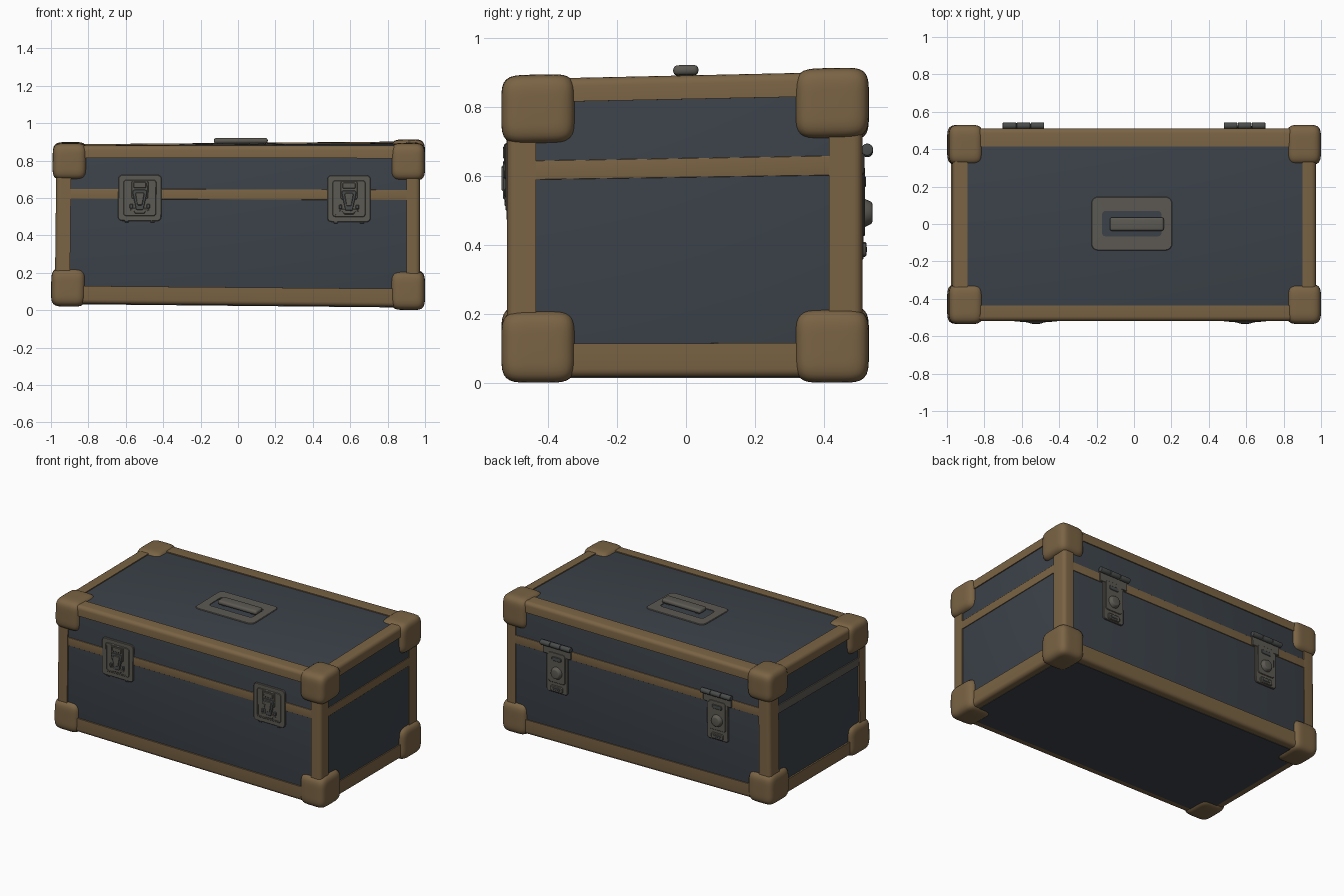
import bpy, bmesh, math
from mathutils import Matrix, Vector

if "Cube" in bpy.data.objects:
    bpy.data.objects.remove(bpy.data.objects["Cube"])


def mat(name, col):
    m = bpy.data.materials.new(name)
    m.diffuse_color = (*col, 1)
    m.use_nodes = True
    m.node_tree.nodes["Principled BSDF"].inputs["Base Color"].default_value = m.diffuse_color
    return m


PANEL = mat("dark_blue_grey", (0.045, 0.055, 0.068))
TRIM = mat("tan_brown", (0.195, 0.126, 0.058))
METAL = mat("dull_metal", (0.108, 0.101, 0.085))
STEEL = mat("dark_steel", (0.068, 0.072, 0.072))

FRONT = lambda x, z, y=-0.514: Matrix(((1, 0, 0, x), (0, 0, -1, y), (0, 1, 0, z), (0, 0, 0, 1)))
BACK = lambda x, z, y=0.507: Matrix(((-1, 0, 0, x), (0, 0, 1, y), (0, 1, 0, z), (0, 0, 0, 1)))


def warp(p):
    # the case is slightly crooked: raised left base, raised back of lid
    t = p.z / 0.9
    s = (1 + p.x) / 2
    return Vector((p.x + 0.01 * t * (1 - s), p.y,
                   p.z + 0.02 * (1 - t) * (1 - s) + t * (p.y + 0.5) * (0.006 + 0.017 * s)))


def finish(bm, name, material, mtx=Matrix()):
    bm.transform(mtx)
    for v in bm.verts:
        v.co = warp(v.co)
    bmesh.ops.recalc_face_normals(bm, faces=bm.faces)
    me = bpy.data.meshes.new(name)
    bm.to_mesh(me)
    bm.free()
    me.materials.append(material)
    for p in me.polygons:
        p.use_smooth = True
    me.set_sharp_from_angle(angle=math.radians(35))
    ob = bpy.data.objects.new(name, me)
    bpy.context.collection.objects.link(ob)
    return ob


def box(name, lo, hi, material, r=0.0, pick=None, mtx=Matrix(), seg=4):
    bm = bmesh.new()
    bmesh.ops.create_cube(bm, size=1)
    lo, hi = Vector(lo), Vector(hi)
    c, d = (lo + hi) / 2, hi - lo
    for v in bm.verts:
        v.co = Vector([c[i] + v.co[i] * d[i] for i in range(3)])
    if r:
        es = [e for e in bm.edges if pick is None or pick((e.verts[0].co + e.verts[1].co) / 2 - c, e)]
        bmesh.ops.bevel(bm, geom=es, offset=r, segments=seg, profile=0.5, affect='EDGES')
    return finish(bm, name, material, mtx)


def loop(u, v, r, n=5):
    # rounded rectangle outline, half sizes u and v
    pts = []
    for k, (sx, sy) in enumerate(((1, 1), (-1, 1), (-1, -1), (1, -1))):
        for i in range(n + 1):
            a = math.pi / 2 * (k + i / n)
            pts.append((sx * (u - r) + r * math.cos(a), sy * (v - r) + r * math.sin(a)))
    return pts


def plate(name, u, v, r, w0, w1, material, mtx, hole=None, at=(0, 0), bev=0.003, taper=1.0):
    # rounded plate with a chamfered rim and an optional rounded hole
    bm = bmesh.new()
    rings = [(loop(u, v, r), w0), (loop(u, v, r), w1 - bev),
             (loop(u - bev, v - bev, max(r - bev, 0.001)), w1)]
    if hole:
        rings += [(loop(*hole), w1), (loop(*hole), w0)]
    vs = []
    for pts, w in rings:
        vs.append([bm.verts.new((at[0] + a * (1 if b > 0 else taper), at[1] + b, w)) for a, b in pts])
    n = len(vs[0])
    pairs = list(zip(vs, vs[1:])) + ([(vs[-1], vs[0])] if hole else [])
    for A, B in pairs:
        for i in range(n):
            bm.faces.new((A[i], A[(i + 1) % n], B[(i + 1) % n], B[i]))
    if not hole:
        bm.faces.new(vs[0])
        bm.faces.new(vs[-1])
    return finish(bm, name, material, mtx)


def rod(name, r, length, mtx, material, r2=None):
    bm = bmesh.new()
    bmesh.ops.create_cone(bm, cap_ends=True, segments=24, radius1=r, radius2=r if r2 is None else r2, depth=length)
    caps = [e for e in bm.edges if abs(e.verts[0].co.z - e.verts[1].co.z) < 1e-6]
    bmesh.ops.bevel(bm, geom=caps, offset=min(r, length) * 0.2, segments=3, profile=0.5, affect='EDGES')
    return finish(bm, name, material, mtx)


# main case and bottom panel
box("case_body", (-0.97, -0.509, 0.024), (0.966, 0.504, 0.873), PANEL, 0.02)
box("bottom_panel", (-0.925, -0.465, 0.013), (0.92, 0.46, 0.03), PANEL)

# edge trims: one bar along each of the twelve edges, outer edge rounded
LO, HI = (-0.98, -0.518, 0.016), (0.973, 0.511, 0.88)
WLO, WHI = (0.08, 0.083, 0.097), (0.073, 0.097, 0.068)
for ax in range(3):
    b, c = [i for i in range(3) if i != ax]
    for sb in (-1, 1):
        for sc in (-1, 1):
            lo, hi = [0] * 3, [0] * 3
            lo[ax], hi[ax] = LO[ax] + 0.02, HI[ax] - 0.02
            for i, s in ((b, sb), (c, sc)):
                lo[i], hi[i] = (LO[i], LO[i] + WLO[i]) if s < 0 else (HI[i] - WHI[i], HI[i])
            # underside shows a narrower strip
            if ax != 2 and sc < 0:
                lo[b], hi[b] = (lo[b], lo[b] + 0.06) if sb < 0 else (hi[b] - 0.06, hi[b])
            box("edge_trim", lo, hi, TRIM, 0.024,
                lambda m, e, b=b, c=c, sb=sb, sc=sc: m[b] * sb > 1e-4 and m[c] * sc > 1e-4)

# seam bands around the four sides
Z0, Z1 = 0.588, 0.643
box("front_band", (-0.93, -0.5145, Z0), (0.93, -0.48, Z1), TRIM, 0.002)
box("back_band", (-0.93, 0.48, Z0), (0.93, 0.509, Z1), TRIM, 0.002)
box("right_band", (0.93, -0.47, Z0), (0.971, 0.46, Z1), TRIM, 0.002)
box("left_band", (-0.977, -0.47, Z0), (-0.93, 0.46, Z1), METAL, 0.002)

# bulging corner caps (rounded cube shape)
P = 5
for sx in (-1, 1):
    for sy in (-1, 1):
        for top in (0, 1):
            half = Vector((0.092, 0.107, 0.1 if top else 0.104))
            cen = Vector((sx * 0.908, sy * (0.428 if sy < 0 else 0.423), 0.892 - half.z if top else half.z))
            bm = bmesh.new()
            bmesh.ops.create_cube(bm, size=2)
            bmesh.ops.subdivide_edges(bm, edges=bm.edges[:], cuts=15, use_grid_fill=True)
            for v in bm.verts:
                d = Vector([math.tan(q * math.pi / 4) for q in v.co])
                k = sum(abs(q) ** P for q in d) ** (-1 / P)
                v.co = Vector([cen[i] + d[i] * k * half[i] for i in range(3)])
            finish(bm, "corner_cap", TRIM)

# carrying handle on the lid
T = Matrix.Translation((-0.017, 0.002, 0.87))
plate("handle_plate", 0.217, 0.143, 0.035, 0, 0.011, METAL, T, hole=(0.16, 0.068, 0.02))
for x in (-0.1, 0.12):
    box("handle_post", (x - 0.015, -0.02, 0.868), (x + 0.015, 0.02, 0.9), METAL, 0.005)
box("handle_grip", (-0.135, -0.037, 0.884), (0.155, 0.036, 0.913), METAL, 0.013)

# front latches
for x in (-0.53, 0.592):
    F = FRONT(x, 0.595)
    plate("latch_plate", 0.116, 0.125, 0.022, -0.01, 0.006, METAL, F)
    plate("latch_rim", 0.088, 0.098, 0.015, 0, 0.009, METAL, F, hole=(0.078, 0.088, 0.012))
    plate("latch_hasp", 0.045, 0.05, 0.012, 0, 0.013, METAL, F, at=(0, 0.045))
    plate("latch_hasp_top", 0.034, 0.016, 0.006, 0, 0.017, METAL, F, at=(0, 0.07))
    plate("latch_tongue", 0.04, 0.055, 0.015, 0, 0.016, STEEL, F, at=(0, -0.01), taper=0.55)
    plate("latch_tongue_face", 0.024, 0.035, 0.01, 0, 0.02, METAL, F, at=(0, -0.005), taper=0.6)
    plate("latch_catch", 0.05, 0.014, 0.012, 0, 0.012, METAL, F, at=(0, -0.07), taper=0.6)
    for s in (-1, 1):
        plate("latch_ear", 0.009, 0.012, 0.005, 0, 0.013, STEEL, F, at=(s * 0.045, -0.045))
        plate("latch_foot", 0.012, 0.006, 0.004, -0.01, 0.004, STEEL, F, at=(s * 0.07, -0.127))

# back hinges with knob and loop
for x in (-0.597, 0.59):
    B = BACK(x, 0.5)
    plate("hinge_leaf", 0.105, 0.035, 0.008, -0.005, 0.01, METAL, B, at=(0, 0.125))
    plate("hinge_strap", 0.078, 0.14, 0.018, -0.005, 0.008, METAL, B, at=(0, -0.012))
    plate("hinge_strap_rim", 0.062, 0.098, 0.016, 0, 0.012, METAL, B, at=(0, 0.012), hole=None)
    plate("hinge_slot", 0.036, 0.014, 0.01, 0, 0.015, STEEL, B, at=(0, 0.07))
    plate("hinge_loop", 0.045, 0.02, 0.014, 0, 0.016, METAL, B, at=(0, -0.125), bev=0.004)
    plate("hinge_loop_slot", 0.03, 0.008, 0.006, 0, 0.018, STEEL, B, at=(0, -0.125))
    knob = B @ Matrix.Translation((0, -0.02, 0.02))
    rod("hinge_knob", 0.042, 0.026, knob, METAL, 0.03)
    for i in range(3):
        rod("hinge_barrel", 0.017, 0.073,
            Matrix.Translation((x + (i - 1) * 0.075, 0.525, 0.66)) @ Matrix.Rotation(math.pi / 2, 4, 'Y'), STEEL)
